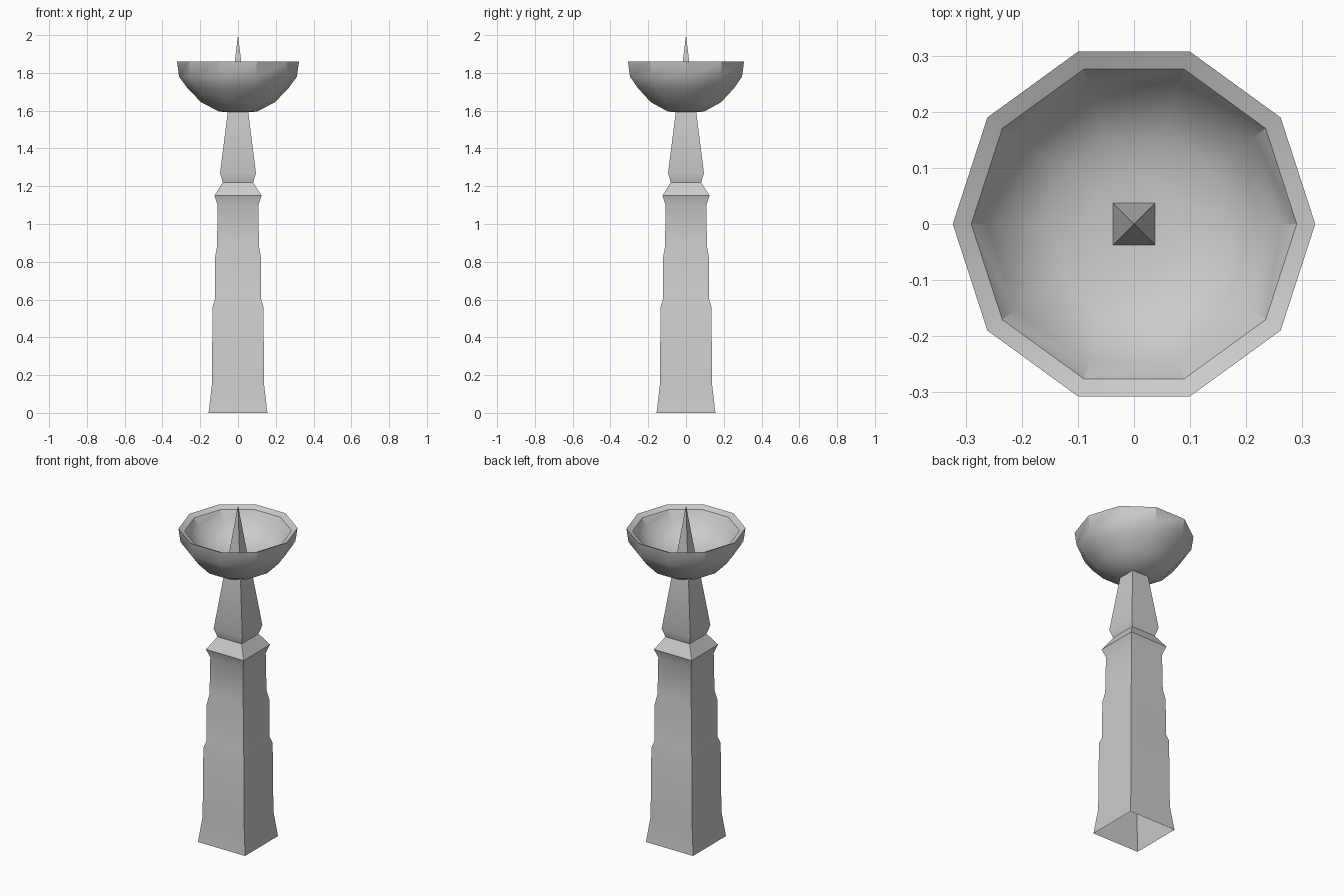
import bpy, bmesh, math

if "Cube" in bpy.data.objects:
    bpy.data.objects.remove(bpy.data.objects["Cube"])


def lathe(name, profile, sides, start=0.0):
    """Sweep (radius, z) points round z; a zero radius closes to a point."""
    bm = bmesh.new()
    rings = []
    for r, z in profile:
        n = sides if r > 0 else 1
        rings.append([bm.verts.new((r * math.cos(start + math.tau * i / sides),
                                    r * math.sin(start + math.tau * i / sides), z))
                      for i in range(n)])
    for a, b in zip(rings, rings[1:]):
        for i in range(sides):
            j = (i + 1) % sides
            quad = [a[i % len(a)], a[j % len(a)], b[j % len(b)], b[i % len(b)]]
            bm.faces.new(list(dict.fromkeys(quad)))
    me = bpy.data.meshes.new(name)
    bm.to_mesh(me)
    bm.free()
    me.shade_smooth()
    me.set_sharp_from_angle(angle=math.radians(30))
    ob = bpy.data.objects.new(name, me)
    bpy.context.collection.objects.link(ob)
    return ob


def square(name, profile):
    """Square-section part; profile gives (half width, z)."""
    return lathe(name, [(h * math.sqrt(2), z) for h, z in profile], 4, math.pi / 4)


# Stepped square pedestal with collar, open underneath
square("pedestal", [(0.156, 0), (0.138, 0.15), (0.135, 0.56), (0.123, 0.60),
                    (0.122, 0.82), (0.111, 0.88), (0.108, 1.10), (0.125, 1.15),
                    (0.08, 1.22)])

# Tapering neck
square("neck", [(0.08, 1.22), (0.095, 1.27), (0.052, 1.61)])

# Ten-sided bowl: outside from the bottom up, then over the rim and inside
lathe("bowl", [(0, 1.59), (0.1, 1.595), (0.196, 1.645), (0.268, 1.72),
               (0.312, 1.78), (0.323, 1.86), (0.29, 1.845), (0.262, 1.80),
               (0.225, 1.75), (0.163, 1.71), (0.087, 1.695), (0, 1.69)], 10)

# Candle spike
square("spike", [(0.038, 1.69), (0, 2.0)])
